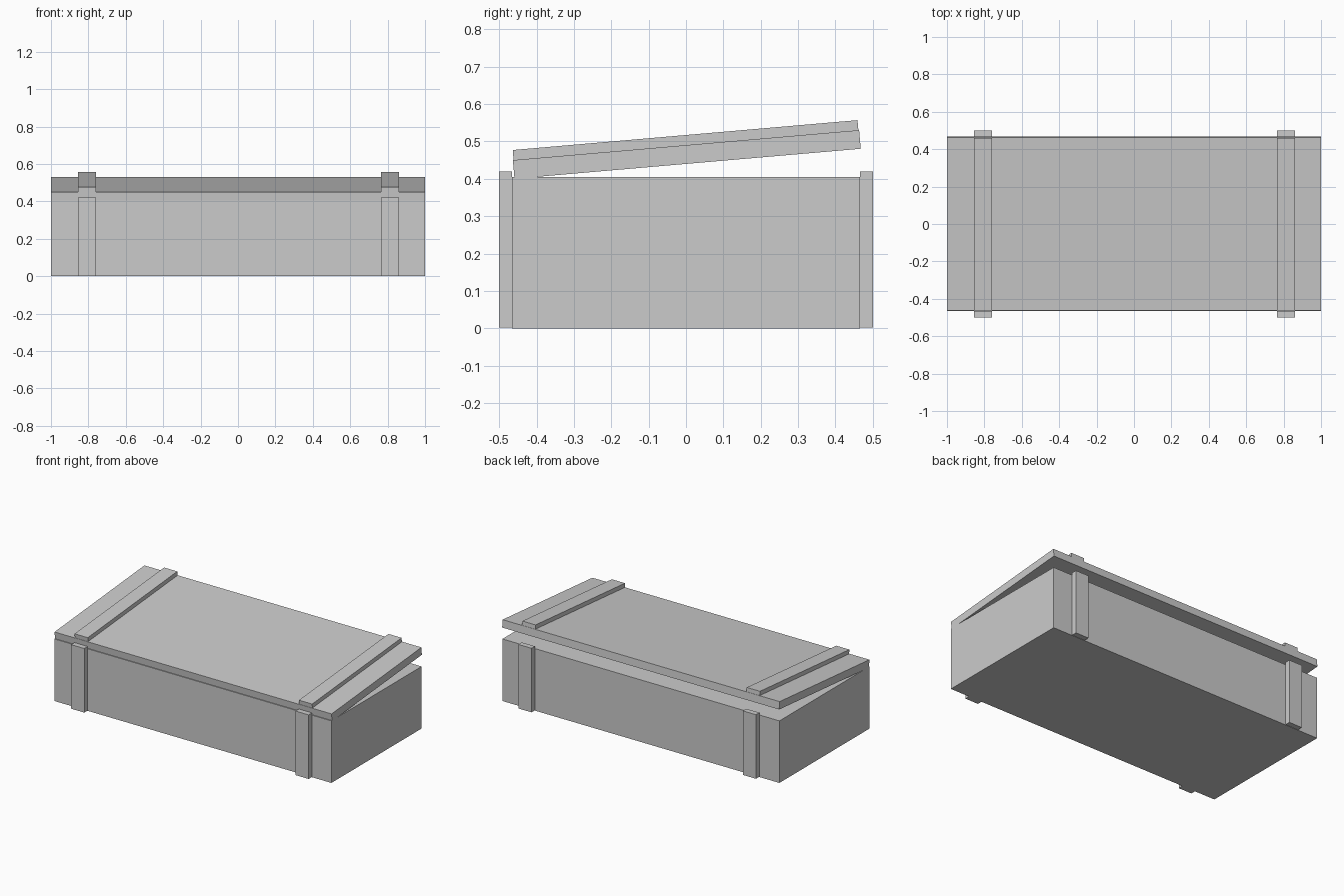
import bpy
import math
from mathutils import Matrix, Vector

if "Cube" in bpy.data.objects:
    bpy.data.objects.remove(bpy.data.objects["Cube"])

TILT = Matrix.Rotation(math.radians(4.95), 4, 'X')
LID_TOP = Matrix.Translation((0, 0, 0.49)) @ TILT  # frame on the lid's top surface


def box(name, lo, hi, frame=Matrix.Identity(4)):
    """Box between two corners, optionally placed in a tilted frame."""
    lo, hi = Vector(lo), Vector(hi)
    bpy.ops.mesh.primitive_cube_add(size=1)
    ob = bpy.context.object
    ob.name = name
    place = Matrix.Translation((lo + hi) / 2) @ Matrix.Diagonal((*(hi - lo), 1))
    ob.data.transform(frame @ place)
    return ob


# Crate body
box("crate_body", (-1, -0.465, 0), (1, 0.465, 0.405))

# Raised lid board, propped open at the back
box("lid", (-1, -0.465, -0.05), (1, 0.465, 0), LID_TOP)

for side, x in (("left", -0.855), ("right", 0.765)):
    x2 = x + 0.095
    # Batten along the lid
    box(f"lid_batten_{side}", (x, -0.463, 0), (x2, 0.463, 0.027), LID_TOP)
    # Upright battens on the front and back walls
    box(f"front_batten_{side}", (x, -0.5, 0.002), (x2, -0.465, 0.42))
    box(f"back_batten_{side}", (x, 0.465, 0.002), (x2, 0.5, 0.42))
